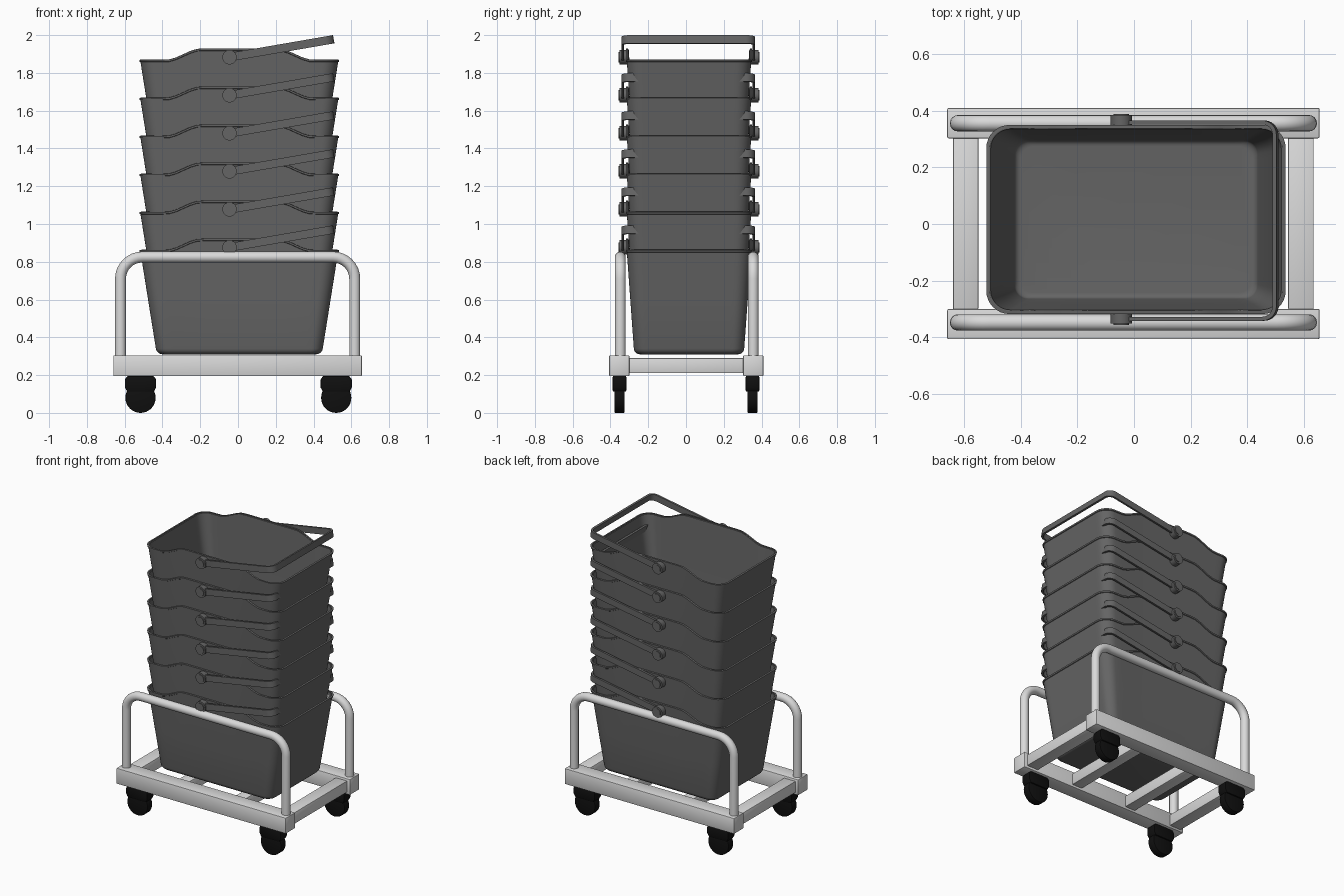
import bpy, bmesh, math
from mathutils import Vector, Matrix

if "Cube" in bpy.data.objects:
    bpy.data.objects.remove(bpy.data.objects["Cube"])


def material(name, value):
    m = bpy.data.materials.new(name)
    m.use_nodes = True
    color = (value, value, value, 1)
    m.diffuse_color = color
    m.node_tree.nodes["Principled BSDF"].inputs["Base Color"].default_value = color
    return m


GREY = material("basket grey", 0.13)
LIGHT = material("frame light grey", 0.7)
BLACK = material("caster black", 0.005)
CX, CY = 0.007, 0.016          # basket centre
STACK, PITCH = 6, 0.2014


def add_object(name, bm, mat, bevel=0, solid=0):
    """Turn a bmesh into a shaded object with its modifiers applied."""
    bmesh.ops.recalc_face_normals(bm, faces=bm.faces)
    mesh = bpy.data.meshes.new(name)
    bm.to_mesh(mesh)
    bm.free()
    mesh.materials.append(mat)
    ob = bpy.data.objects.new(name, mesh)
    bpy.context.collection.objects.link(ob)
    if solid:
        mod = ob.modifiers.new("Thickness", "SOLIDIFY")
        mod.thickness, mod.offset = solid, -1
    if bevel:
        mod = ob.modifiers.new("Bevel", "BEVEL")
        mod.width, mod.segments = bevel, 2
    finish(ob)
    return ob


def finish(ob):
    bpy.ops.object.select_all(action="DESELECT")
    ob.select_set(True)
    bpy.context.view_layer.objects.active = ob
    bpy.ops.object.convert(target="MESH")
    bpy.ops.object.shade_smooth_by_angle(angle=math.radians(35))


def box(name, x0, x1, y0, y1, z0, z1, mat):
    bm = bmesh.new()
    bmesh.ops.create_cube(bm, size=1)
    bmesh.ops.scale(bm, vec=(x1 - x0, y1 - y0, z1 - z0), verts=bm.verts)
    bmesh.ops.translate(bm, vec=((x0 + x1) / 2, (y0 + y1) / 2, (z0 + z1) / 2), verts=bm.verts)
    return add_object(name, bm, mat, bevel=0.005)


def add_disc(bm, x, y, z, r, depth, segs=32):
    """Cylinder lying along y."""
    mat = Matrix.Translation((x, y, z)) @ Matrix.Rotation(math.pi / 2, 4, "X")
    bmesh.ops.create_cone(bm, cap_ends=True, segments=segs, radius1=r, radius2=r,
                          depth=depth, matrix=mat)


def rounded_rect(hx, hy, r, side=24, arc=8):
    """Closed outline with subdivided sides and rounded corners."""
    pts = []
    for k, (sx, sy) in enumerate([(1, 1), (-1, 1), (-1, -1), (1, -1)]):
        c = Vector((sx * (hx - r), sy * (hy - r)))
        for i in range(arc + 1):
            a = math.pi / 2 * (k + i / arc)
            pts.append(c + r * Vector((math.cos(a), math.sin(a))))
        nxt = c.copy()
        nxt[k % 2] *= -1
        end = nxt + r * Vector((math.cos(a), math.sin(a)))
        start = pts[-1].copy()
        pts += [start.lerp(end, i / side) for i in range(1, side)]
    return pts


def smoothstep(t):
    t = max(0, min(1, t))
    return t * t * (3 - 2 * t)


# Basket shell: tapered loft with a raised rim along the long sides
def basket_shell():
    bm = bmesh.new()
    rings = []
    floor_z, rim_z, fillet = 0.31, 0.862, 0.03

    def ring(z, inset=0, wave=0):
        t = (z - floor_z) / (rim_z - floor_z)
        hx, hy = 0.437 + 0.088 * t - inset, 0.29 + 0.04 * t - inset
        pts = rounded_rect(hx, hy, 0.06 + 0.02 * t - inset * 0.5)
        rings.append([bm.verts.new((CX + p.x, CY + p.y,
                                    z + wave * smoothstep((0.39 - abs(p.x)) / 0.19)))
                      for p in pts])

    for i in range(6):
        a = math.pi / 2 * i / 5
        ring(floor_z + fillet * (1 - math.cos(a)), fillet * (1 - math.sin(a)))
    ring(0.6)
    ring(rim_z - 0.012, 0, 0.06)
    ring(rim_z - 0.01, -0.004, 0.06)   # small lip
    ring(rim_z, -0.004, 0.06)
    n = len(rings[0])
    for lo, hi in zip(rings, rings[1:]):
        for i in range(n):
            j = (i + 1) % n
            bm.faces.new((lo[i], lo[j], hi[j], hi[i]))
    bm.faces.new(rings[0][::-1])
    return add_object("basket_1", bm, GREY, solid=0.012)


# Carrying handle: flat strap bent into a U, tilted about the pivots
def basket_handle():
    bm = bmesh.new()
    length, hy, r = 0.56, 0.354, 0.05
    path = [(-0.012, hy)]
    for s in (1, -1):
        arc = [(length - r + r * math.sin(a), s * (hy - r + r * math.cos(a)))
               for a in (math.pi / 2 * i / 6 for i in range(7))]
        path += arc if s == 1 else arc[::-1]
    path.append((-0.012, -hy))
    rows = [[bm.verts.new((u, y, w)) for w in (-0.022, 0.022)] for u, y in path]
    for a, b in zip(rows, rows[1:]):
        bm.faces.new((a[0], b[0], b[1], a[1]))
    bmesh.ops.transform(bm, verts=bm.verts, matrix=Matrix.Translation((-0.045, CY - 0.004, 0.876))
                        @ Matrix.Rotation(math.radians(-9.8), 4, "Y"))
    return add_object("handle_1", bm, GREY, solid=0.014)


# Pivot bosses: stepped knobs on both long sides
def pivot_bosses():
    bm = bmesh.new()
    for s in (1, -1):
        add_disc(bm, -0.045, CY + s * 0.346, 0.876, 0.038, 0.045)
        add_disc(bm, -0.045, CY + s * 0.360, 0.876, 0.027, 0.026)
    return add_object("pivot_bosses_1", bm, GREY)


for part in (basket_shell(), basket_handle(), pivot_bosses()):
    for i in range(1, STACK):
        copy = part.copy()
        copy.name = part.name[:-1] + str(i + 1)
        copy.location.z = PITCH * i
        bpy.context.collection.objects.link(copy)

# Trolley base: two long rails and four cross members
box("front_rail", -0.66, 0.656, -0.407, -0.3, 0.195, 0.305, LIGHT)
box("back_rail", -0.66, 0.656, 0.303, 0.41, 0.195, 0.305, LIGHT)
for name, x, half in (("right_end_bar", -0.595, 0.045), ("left_end_bar", 0.59, 0.045),
                      ("right_middle_bar", -0.22, 0.04), ("left_middle_bar", 0.22, 0.04)):
    box(name, x - half, x + half, -0.303, 0.306, 0.21, 0.29, LIGHT)

# Tubular hoops standing on the rails
for name, y in (("front_hoop", -0.348), ("back_hoop", 0.356)):
    curve = bpy.data.curves.new(name, "CURVE")
    curve.dimensions = "3D"
    curve.bevel_depth, curve.bevel_resolution = 0.029, 6
    r, top = 0.115, 0.825
    pts = [(-0.62, 0.29)]
    for s, steps in ((-1, range(9)), (1, range(8, -1, -1))):
        for i in steps:
            a = math.pi / 2 * i / 8
            pts.append((s * (0.62 - r + r * math.cos(a)), top - r + r * math.sin(a)))
    pts.append((0.62, 0.29))
    spline = curve.splines.new("POLY")
    spline.points.add(len(pts) - 1)
    for p, (x, z) in zip(spline.points, pts):
        p.co = (x - 0.002, y, z, 1)
    curve.materials.append(LIGHT)
    hoop = bpy.data.objects.new(name, curve)
    bpy.context.collection.objects.link(hoop)
    finish(hoop)

# Casters: wheel under a hooded housing
hood = [(-0.068, 0.196), (-0.083, 0.178), (-0.083, 0.135), (-0.07, 0.112),
        (0.07, 0.112), (0.083, 0.135), (0.083, 0.178), (0.068, 0.196)]
for end, y in (("front", -0.352), ("back", 0.352)):
    for side, x in (("right", -0.516), ("left", 0.52)):
        bm = bmesh.new()
        add_disc(bm, x, y, 0.08, 0.08, 0.055)
        add_object(f"{end}_{side}_wheel", bm, BLACK, bevel=0.006)
        bm = bmesh.new()
        face = bm.faces.new([bm.verts.new((x + px, y - 0.036, pz)) for px, pz in hood])
        out = bmesh.ops.extrude_face_region(bm, geom=[face])
        bmesh.ops.translate(bm, vec=(0, 0.072, 0),
                            verts=[v for v in out["geom"] if isinstance(v, bmesh.types.BMVert)])
        add_object(f"{end}_{side}_caster_hood", bm, BLACK, bevel=0.006)
